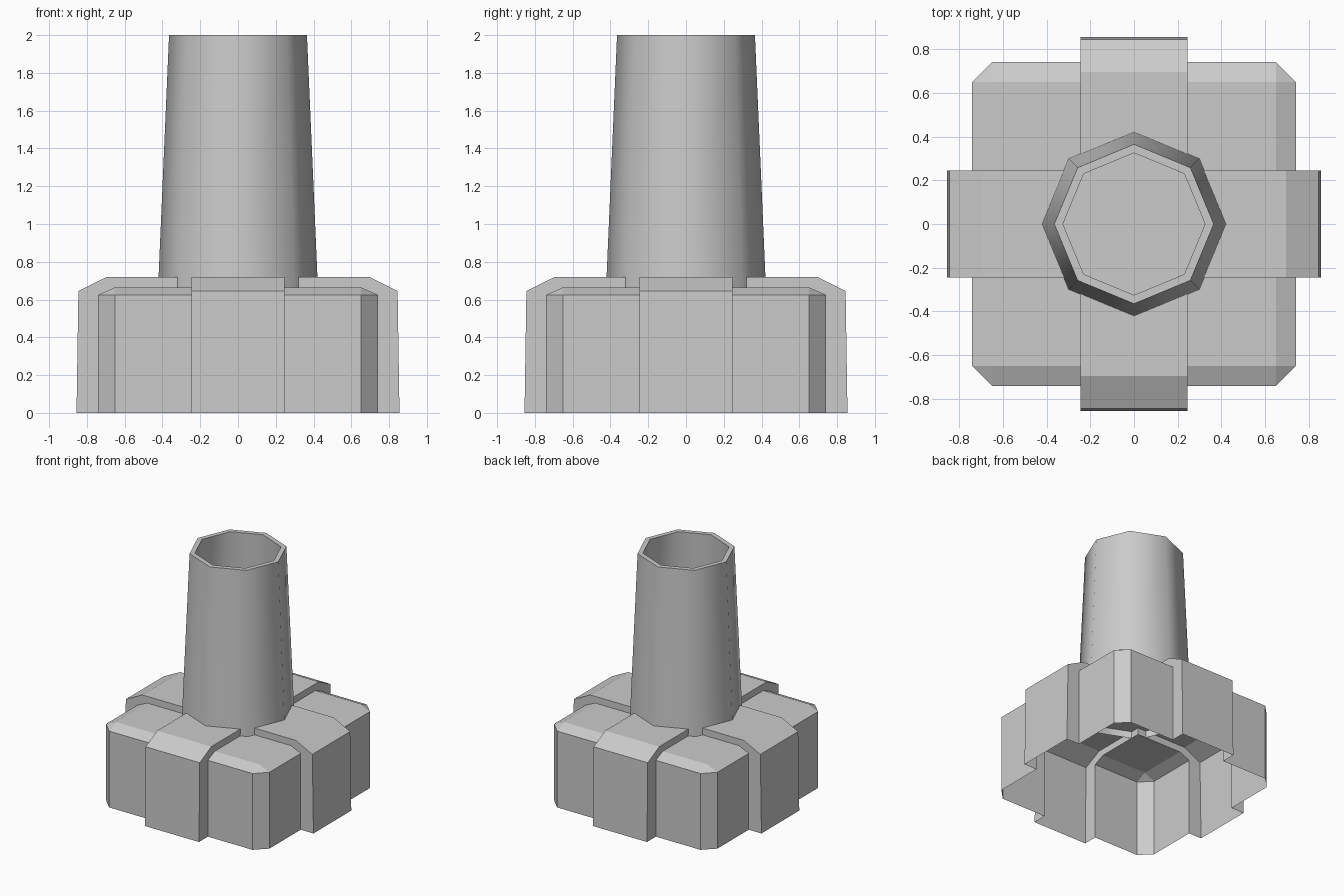
import bpy, bmesh, math
from mathutils import Matrix

cube = bpy.data.objects.get("Cube")
if cube:
    bpy.data.objects.remove(cube, do_unlink=True)

grey = bpy.data.materials.new("plain grey")
grey.use_nodes = True
colour = (0.6, 0.6, 0.6, 1)
grey.diffuse_color = colour
grey.node_tree.nodes["Principled BSDF"].inputs["Base Color"].default_value = colour


def add_object(name, bm):
    bmesh.ops.recalc_face_normals(bm, faces=bm.faces)
    mesh = bpy.data.meshes.new(name)
    bm.to_mesh(mesh)
    bm.free()
    mesh.materials.append(grey)
    obj = bpy.data.objects.new(name, mesh)
    bpy.context.collection.objects.link(obj)
    return obj


def hull(name, points):
    bm = bmesh.new()
    for p in points:
        bm.verts.new(p)
    bmesh.ops.convex_hull(bm, input=bm.verts)
    bmesh.ops.dissolve_limit(bm, angle_limit=0.01, verts=bm.verts, edges=bm.edges)
    return add_object(name, bm)


# Square block with cut corners and a shallow sloped top edge
side, cut = 0.74, 0.65
signs = [(a, b) for a in (-1, 1) for b in (-1, 1)]
block = []
for a, b in signs:
    block.append((a * cut, b * cut, 0.665))
    for z in (0, 0.625):
        block += [(a * side, b * cut, z), (a * cut, b * side, z)]
base = hull("base", block)

# Two crossing bands, joined onto the block
profile = [(0.855, 0), (0.845, 0.645), (0.695, 0.72)]
band = [(a * x, b * 0.245, z) for x, z in profile for a, b in signs]
for angle in (0, math.pi / 2):
    cutter = hull("band", band)
    cutter.data.transform(Matrix.Rotation(angle, 4, 'Z'))
    mod = base.modifiers.new("join", 'BOOLEAN')
    mod.operation = 'UNION'
    mod.solver = 'EXACT'
    mod.object = cutter
    bpy.context.view_layer.objects.active = base
    bpy.ops.object.modifier_apply(modifier=mod.name)
    bpy.data.objects.remove(cutter, do_unlink=True)

# Open underside
bm = bmesh.new()
bm.from_mesh(base.data)
floor = [f for f in bm.faces if all(v.co.z < 0.001 for v in f.verts)]
bmesh.ops.delete(bm, geom=floor, context='FACES')
bmesh.ops.dissolve_limit(bm, angle_limit=0.01, verts=bm.verts, edges=bm.edges)
bm.to_mesh(base.data)
bm.free()

# Tapered eight-sided tube: outer wall, rim, inner wall
bm = bmesh.new()
rings = []
for r, z in [(0.423, 0.665), (0.365, 2), (0.325, 2), (0.38, 0.72)]:
    rings.append([bm.verts.new((r * math.cos(i * math.pi / 4), r * math.sin(i * math.pi / 4), z))
                  for i in range(8)])
for low, high in zip(rings, rings[1:]):
    for i in range(8):
        j = (i + 1) % 8
        bm.faces.new((low[i], low[j], high[j], high[i]))
tube = add_object("tube", bm)
bpy.ops.object.select_all(action='DESELECT')
tube.select_set(True)
bpy.context.view_layer.objects.active = tube
bpy.ops.object.shade_smooth_by_angle(angle=math.radians(50))
